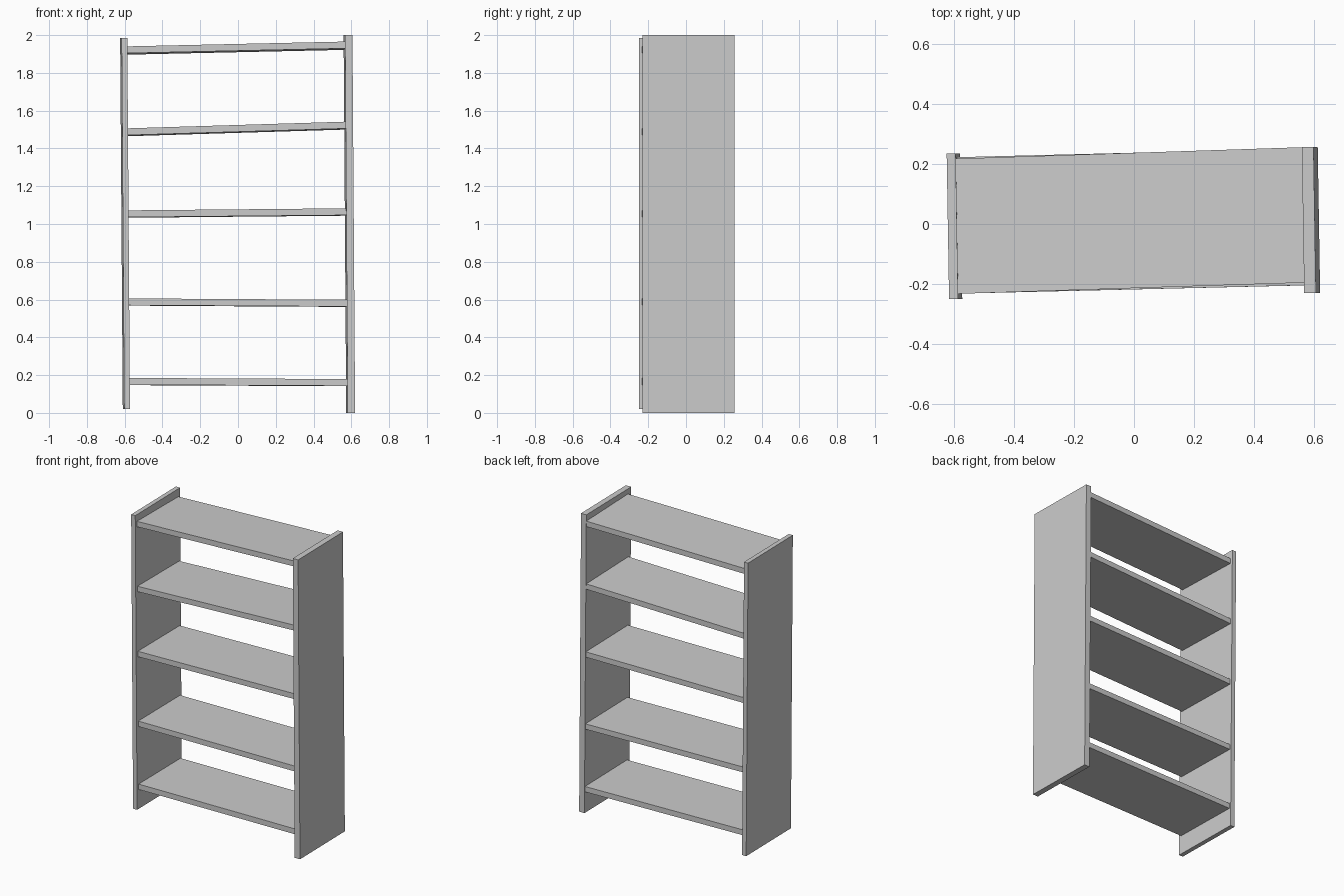
import bpy

if "Cube" in bpy.data.objects:
    bpy.data.objects.remove(bpy.data.objects["Cube"])


def board(name, corners):
    """Six-sided board from two quads: corners[0:4] and corners[4:8] face each other."""
    me = bpy.data.meshes.new(name)
    faces = [(0, 1, 2, 3), (7, 6, 5, 4)]
    faces += [(i, i + 4, (i + 1) % 4 + 4, (i + 1) % 4) for i in range(4)]
    me.from_pydata(corners, [], faces)
    ob = bpy.data.objects.new(name, me)
    bpy.context.collection.objects.link(ob)
    # consistent outward normals
    import bmesh
    bm = bmesh.new()
    bm.from_mesh(me)
    bmesh.ops.recalc_face_normals(bm, faces=bm.faces)
    bm.to_mesh(me)
    bm.free()


def side(name, x, thick, y0, y1, z0, z1, lean=-0.014, twist=-0.008):
    """Upright panel; x is the outer-left bottom front edge, leaning and twisted slightly."""
    pts = []
    for z, dx in ((z0, 0), (z1, lean)):
        pts += [(x + dx, y0, z), (x + dx + thick, y0, z),
                (x + dx + thick + twist, y1, z), (x + dx + twist, y1, z)]
    board(name, pts)


def shelf(name, z_left, z_right, y_left, y_right, drop, thick=0.036):
    """Crooked shelf; z values are the front top edge, drop lowers the back edge."""
    pts = []
    for x, z, (y0, y1) in ((-0.588, z_left, y_left), (0.592, z_right, y_right)):
        x -= 0.014 * z / 2
        pts += [(x, y0, z - thick), (x - 0.008, y1, z - thick - drop),
                (x - 0.008, y1, z - drop), (x, y0, z)]
    board(name, pts)


# Uprights
side("left_side", -0.602, 0.030, -0.25, 0.235, 0.02, 1.985)
side("right_side", 0.581, 0.039, -0.23, 0.256, 0.0, 2.0)

# Shelves, bottom to top: left z, right z, back drop
low = ((-0.232, 0.222), (-0.204, 0.252))
top = ((-0.233, 0.217), (-0.195, 0.256))
for i, (zl, zr, drop, (yl, yr)) in enumerate([
        (0.185, 0.179, 0.002, low),
        (0.606, 0.599, 0.002, low),
        (1.072, 1.083, 0.003, low),
        (1.506, 1.542, 0.006, low),
        (1.940, 1.966, 0.008, top)]):
    shelf(f"shelf_{i + 1}", zl, zr, yl, yr, drop)
